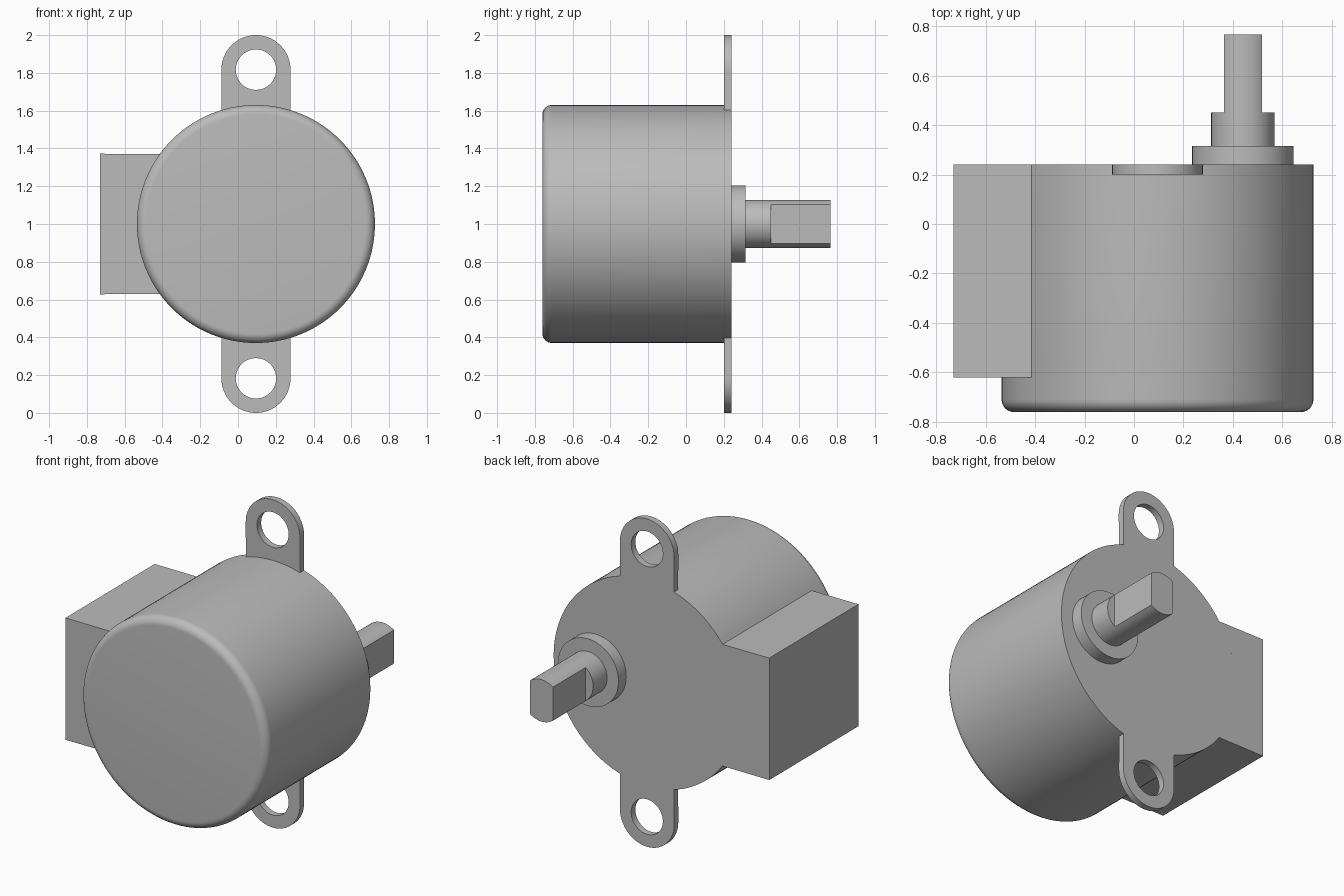
import bpy, bmesh
from math import sin, cos, pi, asin, radians
from mathutils import Vector

cube = bpy.data.objects.get("Cube")
if cube:
    bpy.data.objects.remove(cube, do_unlink=True)

metal = bpy.data.materials.new("grey metal")
metal.use_nodes = True
grey = (0.5, 0.5, 0.5, 1)
metal.diffuse_color = grey
metal.node_tree.nodes["Principled BSDF"].inputs["Base Color"].default_value = grey

CX, CZ, R = 0.095, 1.0, 0.63      # can axis and radius
BACK = 0.24                       # rear face of the can
SX = 0.44                         # offset shaft axis


def arc(cx, cz, r, a0, a1, n):
    """Points on an arc in the xz plane."""
    return [(cx + r * cos(a0 + (a1 - a0) * i / n),
             cz + r * sin(a0 + (a1 - a0) * i / n)) for i in range(n + 1)]


def circle(cx, cz, r, n):
    return arc(cx, cz, r, 0, 2 * pi, n)[:-1]


def finish(name, bm):
    bmesh.ops.recalc_face_normals(bm, faces=bm.faces)
    mesh = bpy.data.meshes.new(name)
    bm.to_mesh(mesh)
    bm.free()
    mesh.materials.append(metal)
    obj = bpy.data.objects.new(name, mesh)
    bpy.context.collection.objects.link(obj)
    bpy.ops.object.select_all(action='DESELECT')
    obj.select_set(True)
    bpy.context.view_layer.objects.active = obj
    bpy.ops.object.shade_smooth_by_angle(angle=radians(30))
    return obj


def prism(name, loops, y0, y1):
    """Extrude an outline, with any holes, along y."""
    bm = bmesh.new()
    for loop in loops:
        vs = [bm.verts.new((x, y0, z)) for x, z in loop]
        if len(loops) == 1:
            bm.faces.new(vs)
        else:
            for a, b in zip(vs, vs[1:] + vs[:1]):
                bm.edges.new((a, b))
    if len(loops) > 1:
        bmesh.ops.triangle_fill(bm, edges=bm.edges[:], use_beauty=True)
    ext = bmesh.ops.extrude_face_region(bm, geom=bm.faces[:], use_keep_orig=True)
    verts = [g for g in ext["geom"] if isinstance(g, bmesh.types.BMVert)]
    bmesh.ops.translate(bm, verts=verts, vec=Vector((0, y1 - y0, 0)))
    return finish(name, bm)


# Round can with a rounded front rim, turned from a profile
bm = bmesh.new()
rim, front = 0.05, -0.76
profile = [(0, front)] + [(R - rim + rim * sin(t), front + rim - rim * cos(t))
                          for t in (pi / 2 * i / 8 for i in range(9))]
profile += [(R, BACK), (0, BACK)]
vs = [bm.verts.new((CX + r, y, CZ)) for r, y in profile]
edges = [bm.edges.new(pair) for pair in zip(vs, vs[1:])]
bmesh.ops.spin(bm, geom=vs + edges, cent=(CX, 0, CZ), axis=(0, 1, 0),
               angle=2 * pi, steps=128)
bmesh.ops.remove_doubles(bm, verts=bm.verts, dist=1e-4)
finish("motor_can", bm)

# Wire housing, its inner side following the can
half = 0.372
a = asin(half / R)
inner = arc(CX, CZ, R - 0.002, pi - a, pi + a, 24)
prism("wire_housing", [[(-0.73, CZ - half), (-0.73, CZ + half)] + inner],
      -0.62, BACK)

# Mounting ears with screw holes, above and below
ear_r, ear_z = 0.183, 0.817
b = asin(ear_r / R)
for name, s in (("top_ear", 1), ("bottom_ear", -1)):
    outline = (arc(CX, ear_z, ear_r, 0, pi, 32)
               + arc(CX, 0, R - 0.002, pi / 2 + b, pi / 2 - b, 12))
    hole = circle(CX, ear_z, 0.107, 40)
    prism(name, [[(x, CZ + s * z) for x, z in loop] for loop in (outline, hole)],
          0.2, BACK)

# Offset output shaft: collar, round neck and flatted end
shaft_r, flat = 0.128, 0.077
prism("shaft_collar", [circle(SX, CZ, 0.205, 64)], BACK, 0.315)
prism("shaft_neck", [circle(SX, CZ, shaft_r, 48)], 0.315, 0.45)
c = asin(flat / shaft_r)
prism("shaft_end", [arc(SX, CZ, shaft_r, pi / 2 - c, pi / 2 + c, 12)
                    + arc(SX, CZ, shaft_r, 3 * pi / 2 - c, 3 * pi / 2 + c, 12)],
      0.45, 0.765)
